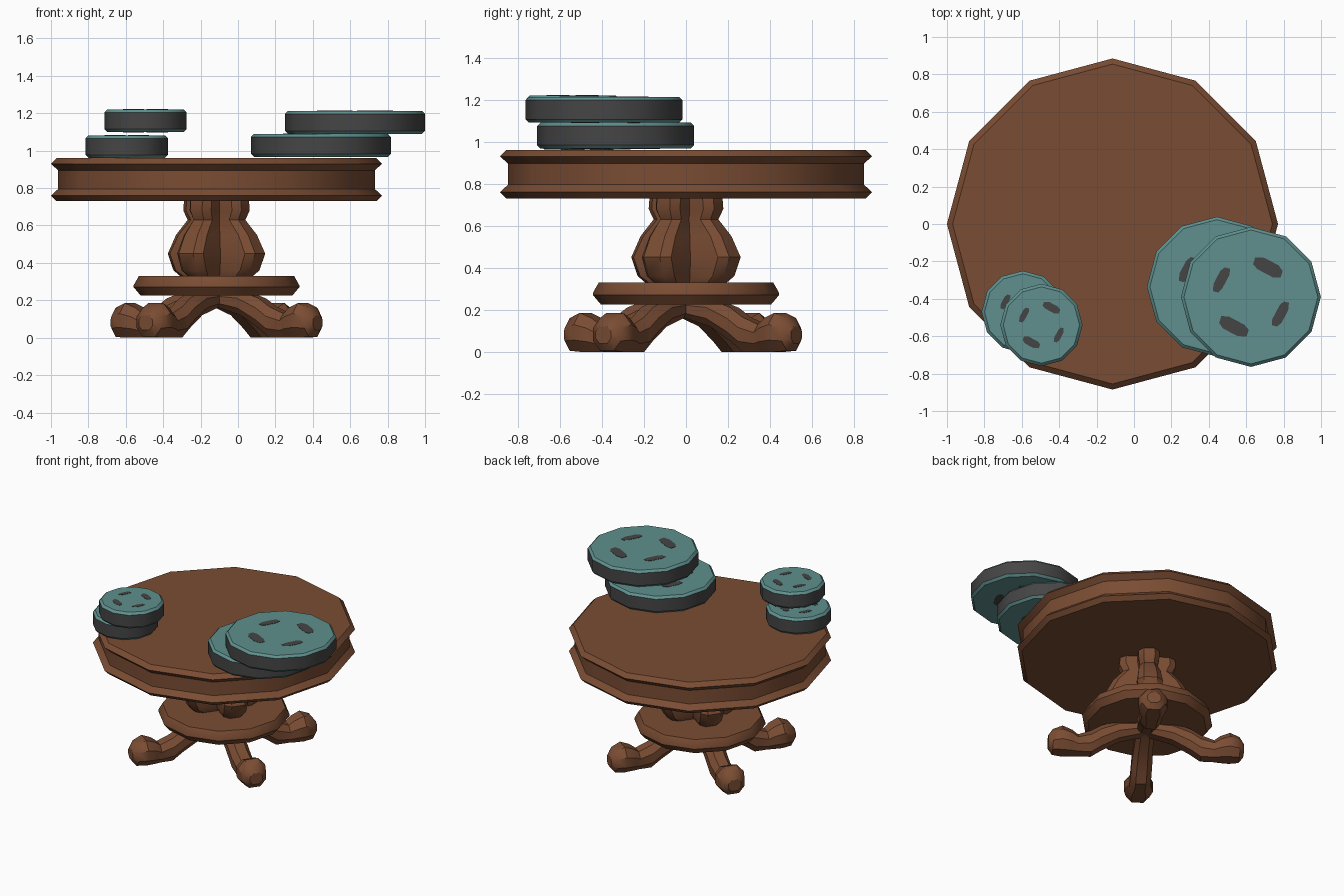
import bpy, bmesh, math
from math import cos, sin, radians, pi
from mathutils import Matrix, Vector

if "Cube" in bpy.data.objects:
    bpy.data.objects.remove(bpy.data.objects["Cube"])


def material(name, colour):
    m = bpy.data.materials.new(name)
    m.use_nodes = True
    m.diffuse_color = (*colour, 1)
    m.node_tree.nodes["Principled BSDF"].inputs["Base Color"].default_value = (*colour, 1)
    return m


WOOD = material("brown wood", (0.195, 0.073, 0.033))
TEAL = material("teal", (0.115, 0.28, 0.27))
GREY = material("dark grey", (0.06, 0.06, 0.06))

AXIS = Vector((-0.115, 0, 0))
SIDES = 12


def loft(name, rings, mats, matrix=Matrix(), smooth=True):
    """Skin a stack of equal rings of points and cap both ends."""
    bm = bmesh.new()
    loops = [[bm.verts.new(p) for p in ring] for ring in rings]
    n = len(loops[0])
    for a, b in zip(loops, loops[1:]):
        for i in range(n):
            j = (i + 1) % n
            bm.faces.new((a[i], a[j], b[j], b[i]))
    bm.faces.new(loops[0])
    bm.faces.new(loops[-1])
    bm.transform(matrix)
    bmesh.ops.recalc_face_normals(bm, faces=bm.faces)
    mesh = bpy.data.meshes.new(name)
    bm.to_mesh(mesh)
    bm.free()
    obj = bpy.data.objects.new(name, mesh)
    bpy.context.collection.objects.link(obj)
    for m in mats:
        mesh.materials.append(m)
    if smooth:
        bpy.ops.object.select_all(action='DESELECT')
        obj.select_set(True)
        bpy.context.view_layer.objects.active = obj
        bpy.ops.object.shade_smooth_by_angle(angle=radians(35))
    return obj


def turned(name, profile, centre, mats):
    """Twelve-sided turned part from (radius, height) pairs."""
    rings = [[(r * cos(2 * pi * i / SIDES), r * sin(2 * pi * i / SIDES), z)
              for i in range(SIDES)] for r, z in profile]
    return loft(name, rings, mats, Matrix.Translation(centre))


# Table top with grooved rim, and the lower plate
turned("table_top", [(0.855, 0.73), (0.885, 0.76), (0.847, 0.795), (0.847, 0.895),
                     (0.885, 0.93), (0.855, 0.96)], AXIS, [WOOD])
turned("lower_plate", [(0.405, 0.225), (0.443, 0.27), (0.443, 0.28), (0.415, 0.33)],
       AXIS, [WOOD])

# Pillars: (height, reach, half width); legs: (reach, bottom, top, half width)
PILLAR = [(0.32, 0.20, 0.06), (0.36, 0.25, 0.08), (0.45, 0.285, 0.085),
          (0.55, 0.235, 0.075), (0.63, 0.165, 0.06), (0.68, 0.19, 0.07), (0.735, 0.185, 0.07)]
LEG = [(0.0, 0.17, 0.25, 0.06), (0.18, 0.12, 0.25, 0.065), (0.30, 0.05, 0.21, 0.07),
       (0.37, 0.0, 0.165, 0.07), (0.46, 0.0, 0.13, 0.07), (0.50, 0.0, 0.16, 0.085),
       (0.565, 0.0, 0.185, 0.098), (0.63, 0.005, 0.16, 0.08), (0.66, 0.04, 0.12, 0.045)]

pillar_rings = [[(0, -w, z), (r - 0.04, -w, z), (r, -w * 0.55, z),
                 (r, w * 0.55, z), (r - 0.04, w, z), (0, w, z)] for z, r, w in PILLAR]
leg_rings = []
for r, low, high, w in LEG:
    mid, half = (low + high) / 2, (high - low) / 2
    leg_rings.append([(r, w * y, mid + half * z) for y, z in
                      ((1, -0.4), (1, 0.4), (0.5, 1), (-0.5, 1),
                       (-1, 0.4), (-1, -0.4), (-0.5, -1), (0.5, -1))])

for k, place in enumerate(("front_left", "back_left", "back_right", "front_right")):
    turn = Matrix.Rotation(radians(-35 + 90 * k), 4, 'Z')
    loft(place + "_pillar", pillar_rings, [WOOD], Matrix.Translation(AXIS) @ turn)
    loft(place + "_leg", leg_rings, [WOOD],
         Matrix.Translation(AXIS + Vector((0, -0.015, 0))) @ turn)


# Round discs: teal caps, grey sides and four grey patches on each cap
def disc(name, x, y, low, high, radius):
    c = 0.016
    obj = turned(name, [(radius - c, low), (radius, low + c), (radius, high - c),
                        (radius - c, high)], (x, y, 0), [TEAL, GREY])
    for f in obj.data.polygons:
        f.material_index = 0 if abs(f.normal.z) > 0.5 else 1
    for side, z in (("top", high), ("bottom", low)):
        for k in range(4):
            a = radians(60 + 90 * k)
            width, length = (0.10, 0.23) if k % 2 == 0 else (0.075, 0.2)
            outline = ((1, -0.5), (0.9, 0.5), (0.3, 1), (-0.7, 0.9),
                       (-1, 0.5), (-0.9, -0.6), (-0.4, -1), (0.6, -0.9))
            rings = [[(0.49 * radius + u * width * radius, v * length * radius, h)
                      for u, v in outline] for h in (-0.002, 0.002)]
            loft(f"{name}_{side}_patch_{k + 1}", rings, [GREY],
                 Matrix.Translation((x, y, z)) @ Matrix.Rotation(a, 4, 'Z'), False)


disc("large_lower_disc", 0.443, -0.335, 0.967, 1.09, 0.374)
disc("large_upper_disc", 0.625, -0.39, 1.09, 1.213, 0.374)
disc("small_lower_disc", -0.595, -0.47, 0.962, 1.082, 0.22)
disc("small_upper_disc", -0.495, -0.54, 1.1, 1.22, 0.22)
